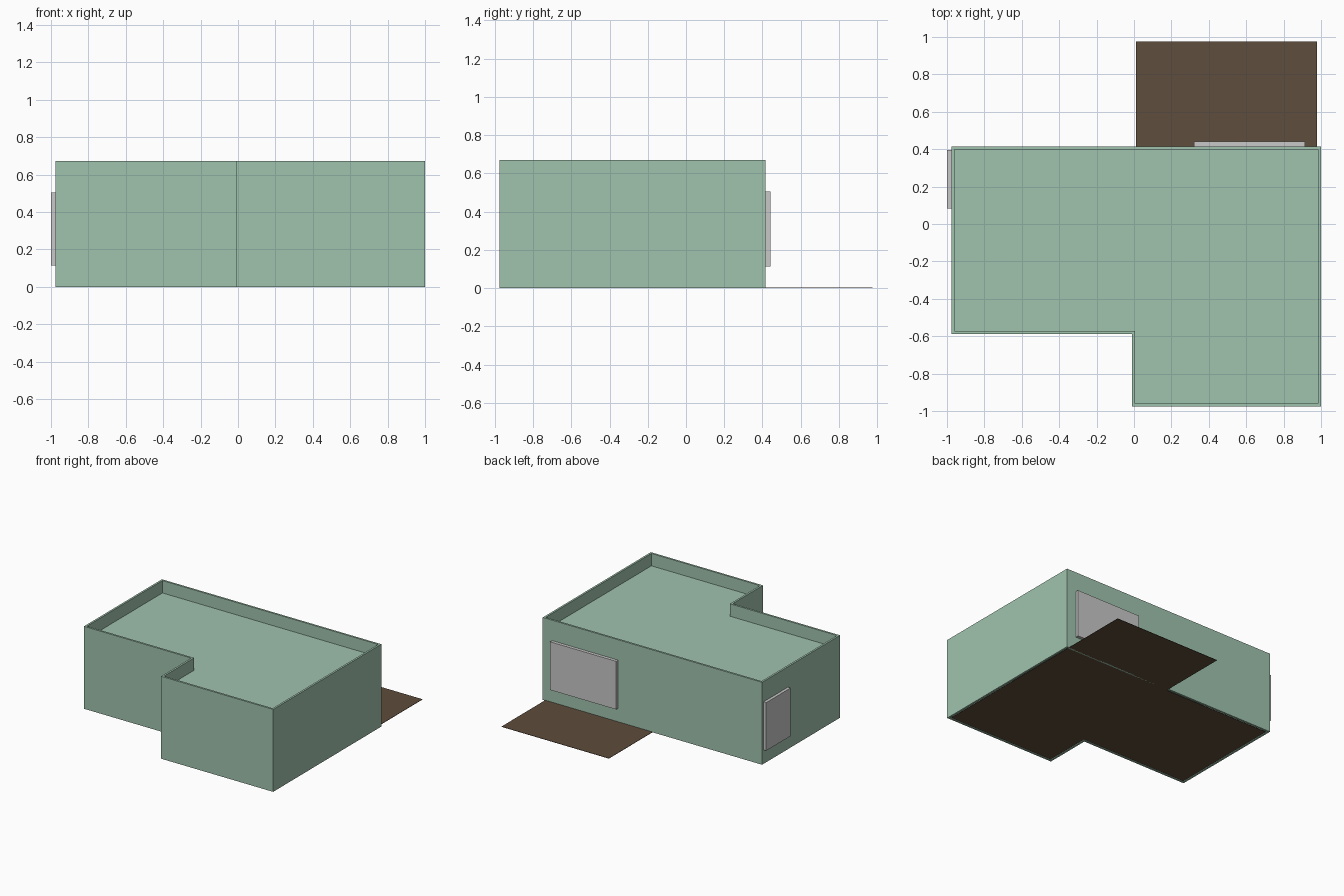
import bpy, bmesh

if "Cube" in bpy.data.objects:
    bpy.data.objects.remove(bpy.data.objects["Cube"])


def material(name, rgb):
    m = bpy.data.materials.new(name)
    m.diffuse_color = (*rgb, 1)
    m.use_nodes = True
    m.node_tree.nodes["Principled BSDF"].inputs["Base Color"].default_value = m.diffuse_color
    return m


GREEN = material("sage_green", (0.352, 0.546, 0.423))
BROWN = material("dark_brown", (0.112, 0.074, 0.045))
GREY = material("light_grey", (0.58, 0.58, 0.58))


def finish(bm, name, mat):
    bmesh.ops.recalc_face_normals(bm, faces=bm.faces)
    mesh = bpy.data.meshes.new(name)
    bm.to_mesh(mesh)
    bm.free()
    mesh.materials.append(mat)
    obj = bpy.data.objects.new(name, mesh)
    bpy.context.collection.objects.link(obj)
    return obj


def prism(name, outline, z0, z1, mat):
    """Extrude a flat outline from z0 up to z1."""
    bm = bmesh.new()
    face = bm.faces.new([bm.verts.new((x, y, z0)) for x, y in outline])
    ext = bmesh.ops.extrude_face_region(bm, geom=[face])["geom"]
    verts = [v for v in ext if isinstance(v, bmesh.types.BMVert)]
    bmesh.ops.translate(bm, verts=verts, vec=(0, 0, z1 - z0))
    return finish(bm, name, mat)


def rect(x0, x1, y0, y1):
    return [(x0, y0), (x1, y0), (x1, y1), (x0, y1)]


def footprint(d):
    """L-shaped house outline, inset by d."""
    return [(-0.976 + d, 0.415 - d), (-0.976 + d, -0.588 + d),
            (-0.01 + d, -0.588 + d), (-0.01 + d, -0.976 + d),
            (1.0 - d, -0.976 + d), (1.0 - d, 0.415 - d)]


def ring_walls(name, thickness, z0, z1, mat):
    """Wall ring between the outer and the inset outline."""
    bm = bmesh.new()
    loops = [[bm.verts.new((x, y, z)) for x, y in footprint(d)]
             for d, z in ((0, z0), (0, z1), (thickness, z1), (thickness, z0))]
    for k in range(4):
        a, b = loops[k], loops[(k + 1) % 4]
        for i in range(len(a)):
            j = (i + 1) % len(a)
            bm.faces.new((a[i], a[j], b[j], b[i]))
    return finish(bm, name, mat)


# House walls rising above the roof as a parapet
ring_walls("walls", 0.016, 0, 0.671, GREEN)
prism("roof", footprint(0.015), 0.545, 0.57, GREEN)

# Floor that runs out under the back wall as a terrace
f = footprint(0.022)
floor = f[:5] + [(0.978, 0.976), (0.011, 0.976), (0.011, f[0][1])]
prism("floor_and_terrace", floor, 0, 0.003, BROWN)

# Window panels
prism("back_window", rect(0.32, 0.915, 0.41, 0.441), 0.113, 0.505, GREY)
prism("side_window", rect(-1.0, -0.97, 0.083, 0.396), 0.113, 0.505, GREY)
